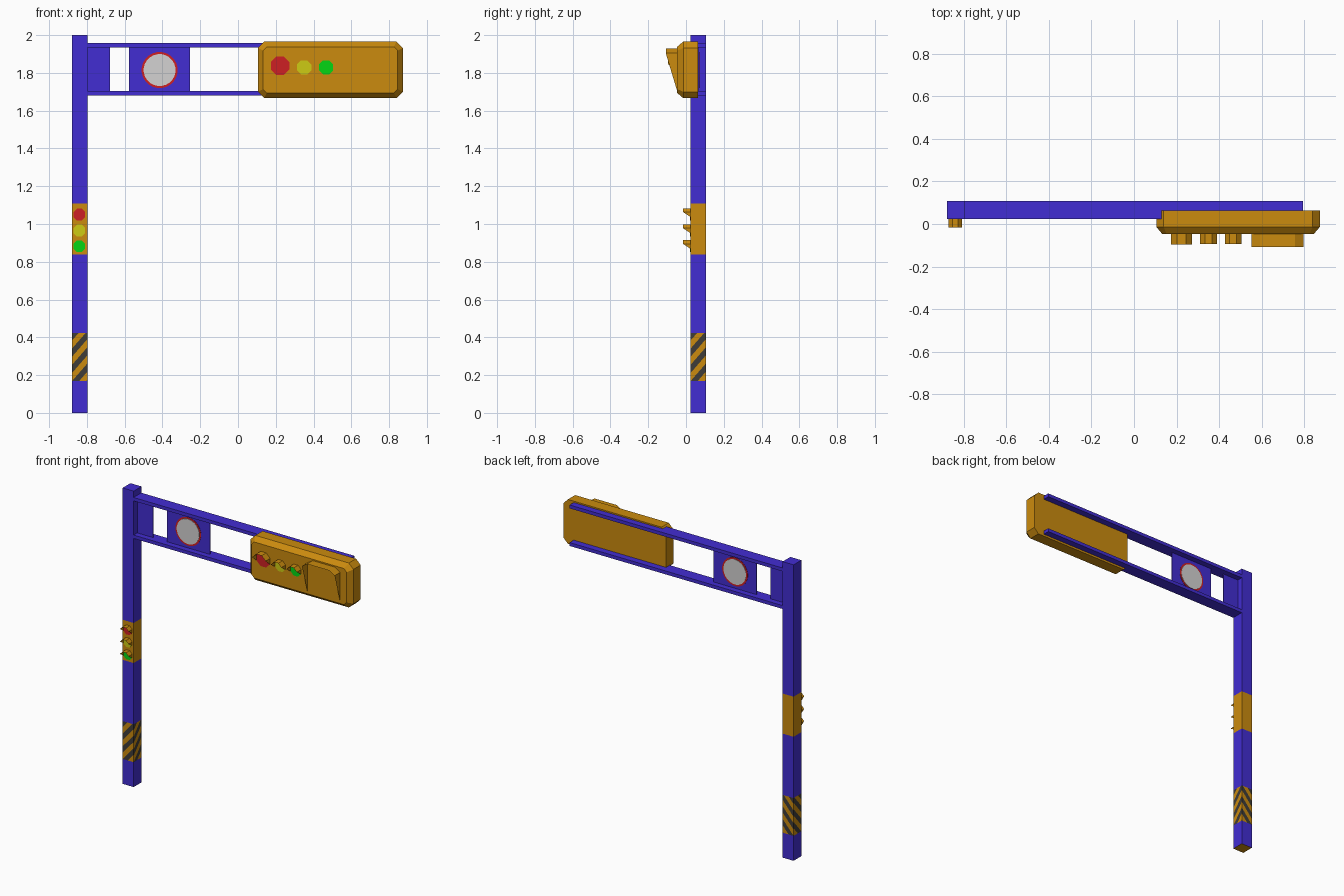
import bpy, bmesh, math
from mathutils import Vector

if "Cube" in bpy.data.objects:
    bpy.data.objects.remove(bpy.data.objects["Cube"])


def mat(name, r, g, b):
    m = bpy.data.materials.new(name)
    m.diffuse_color = [((c / 255 + 0.055) / 1.055) ** 2.4 for c in (r, g, b)] + [1]
    m.use_nodes = True
    m.node_tree.nodes["Principled BSDF"].inputs["Base Color"].default_value = m.diffuse_color
    return m


BLUE = mat("blue paint", 66, 45, 210)
GOLD = mat("amber housing", 203, 139, 14)
DARK = mat("dark stripe", 62, 60, 56)
RED = mat("red", 206, 32, 36)
YELLOW = mat("yellow lens", 206, 203, 20)
GREEN = mat("green lens", 4, 214, 20)
WHITE = mat("sign white", 212, 210, 210)


def finish(name, bm, *mats, normals=True):
    if normals:
        bmesh.ops.recalc_face_normals(bm, faces=bm.faces[:])
    me = bpy.data.meshes.new(name)
    bm.to_mesh(me)
    bm.free()
    for m in mats:
        me.materials.append(m)
    ob = bpy.data.objects.new(name, me)
    bpy.context.collection.objects.link(ob)
    return ob


def loft(name, rings, m):
    """Skin closed rings of points and cap both ends."""
    bm = bmesh.new()
    vs = [[bm.verts.new(p) for p in ring] for ring in rings]
    n = len(vs[0])
    for a, b in zip(vs, vs[1:]):
        for i in range(n):
            bm.faces.new((a[i], a[(i + 1) % n], b[(i + 1) % n], b[i]))
    bm.faces.new(vs[0])
    bm.faces.new(vs[-1])
    return finish(name, bm, m)


def box(name, x0, x1, y0, y1, z0, z1, m):
    ring = lambda z: [(x0, y0, z), (x1, y0, z), (x1, y1, z), (x0, y1, z)]
    return loft(name, [ring(z0), ring(z1)], m)


def disc(name, x, z, apothem, sides, y0, y1, m):
    r = apothem / math.cos(math.pi / sides)
    ang = [(i + 0.5) * 2 * math.pi / sides for i in range(sides)]
    ring = lambda y: [(x + r * math.cos(a), y, z + r * math.sin(a)) for a in ang]
    return loft(name, [ring(y0), ring(y1)], m)


def hood(name, x0, x1, zb, zs, zt, cut, y_back, y_front):
    """Open sheet visor: flat top, chamfered corners, triangular cheeks."""
    prof = [(x0, zb), (x0, zs), (x0 + cut, zt), (x1 - cut, zt), (x1, zs), (x1, zb)]
    bm = bmesh.new()
    back = [bm.verts.new((x, y_back, z)) for x, z in prof]
    front = [bm.verts.new((x, y_front, z)) for x, z in prof[1:-1]]
    front = [back[0]] + front + [back[-1]]
    for i in range(5):
        q = [back[i], back[i + 1], front[i + 1], front[i]]
        bm.faces.new(list(dict.fromkeys(q)))
    return finish(name, bm, GOLD)


def lamp(name, x, z, a, y_face, y_front, m):
    """Octagonal lens with a visor over its upper half."""
    disc(name + "_lens", x, z, a * 0.97, 8, y_face + 0.002, y_face - 0.002, m)
    k = a * math.tan(math.pi / 8)
    hood(name + "_visor", x - a, x + a, z - k, z + k, z + a, a - k, y_face, y_front)


PX0, PX1, PY0, PY1 = -0.879, -0.797, 0.024, 0.107

# Post: square tube with an amber band and a diagonally striped band
S0, S1 = 0.168, 0.424
HALF, SLOPE = 0.043, 1.15
levels = [0, S0, S1, 0.838, 1.109, 2.0]
bm = bmesh.new()
rings = [[bm.verts.new((x, y, z)) for x, y in
          ((PX0, PY0), (PX1, PY0), (PX1, PY1), (PX0, PY1))] for z in levels]
for k, (a, b) in enumerate(zip(rings, rings[1:])):
    for i in range(4):
        f = bm.faces.new((a[i], a[(i + 1) % 4], b[(i + 1) % 4], b[i]))
        f.material_index = 1 if k in (1, 3) else 0
bm.faces.new(rings[0][::-1]).material_index = 1
bm.faces.new(rings[-1])
bm.normal_update()


def band_faces(axis):
    return [f for f in bm.faces if abs(f.normal[1 - axis]) > 0.9
            and S0 < f.calc_center_median().z < S1]


for axis, start in ((0, PX0), (1, PY0)):
    normal = Vector((0, 0, 1))
    normal[axis] = -SLOPE
    for i in range(-3, 8):
        co = Vector((0, 0, S0 + i * HALF))
        co[axis] = start
        fs = band_faces(axis)
        geom = fs + list({e for f in fs for e in f.edges}) + list({v for f in fs for v in f.verts})
        bmesh.ops.bisect_plane(bm, geom=geom, plane_co=co, plane_no=normal, dist=1e-5)
        bm.normal_update()
    for f in band_faces(axis):
        c = f.calc_center_median()
        t = (c.z - S0 - SLOPE * (c[axis] - start)) / HALF
        f.material_index = 2 if math.floor(t) % 2 else 1
finish("post", bm, BLUE, GOLD, DARK, normals=False)

# Arm rails and the thin panels between them
for name, z0, z1 in (("upper_rail", 1.934, 1.957), ("lower_rail", 1.68, 1.703)):
    box(name, PX1, 0.795, PY0, PY1, z0, z1, BLUE)
YM = (PY0 + PY1) / 2
for name, x0, x1 in (("gusset_panel", PX1, -0.678), ("sign_panel", -0.576, -0.254)):
    box(name, x0, x1, YM - 0.003, YM + 0.003, 1.703, 1.934, BLUE)

# Round sign, visible from both sides
disc("sign_rim", -0.415, 1.815, 0.095, 24, YM - 0.005, YM + 0.005, RED)
disc("sign_face", -0.415, 1.815, 0.084, 24, YM - 0.007, YM + 0.007, WHITE)


# Signal housing: chamfered octagonal box with a bevelled front
def oct_ring(inset, y, cut):
    x0, x1, z0, z1 = 0.105 + inset, 0.873 - inset, 1.666 + inset, 1.966 - inset
    return [(x0 + cut, y, z0), (x1 - cut, y, z0), (x1, y, z0 + cut), (x1, y, z1 - cut),
            (x1 - cut, y, z1), (x0 + cut, y, z1), (x0, y, z1 - cut), (x0, y, z0 + cut)]


loft("signal_housing", [oct_ring(0, 0.063, 0.034), oct_ring(0, -0.014, 0.034),
                        oct_ring(0.028, -0.047, 0.02)], GOLD)

# Housing lamps and the wide hood
lamp("housing_red", 0.223, 1.838, 0.05, -0.047, -0.096, RED)
lamp("housing_yellow", 0.35, 1.829, 0.039, -0.047, -0.094, YELLOW)
lamp("housing_green", 0.466, 1.829, 0.039, -0.047, -0.094, GREEN)
hood("wide_hood", 0.553, 0.797, 1.705, 1.905, 1.929, 0.04, -0.047, -0.107)

# Small lamps on the post
for name, z, m in (("post_red", 1.05, RED), ("post_yellow", 0.965, YELLOW),
                   ("post_green", 0.882, GREEN)):
    lamp(name, -0.84, z, 0.032, PY0, -0.016, m)
